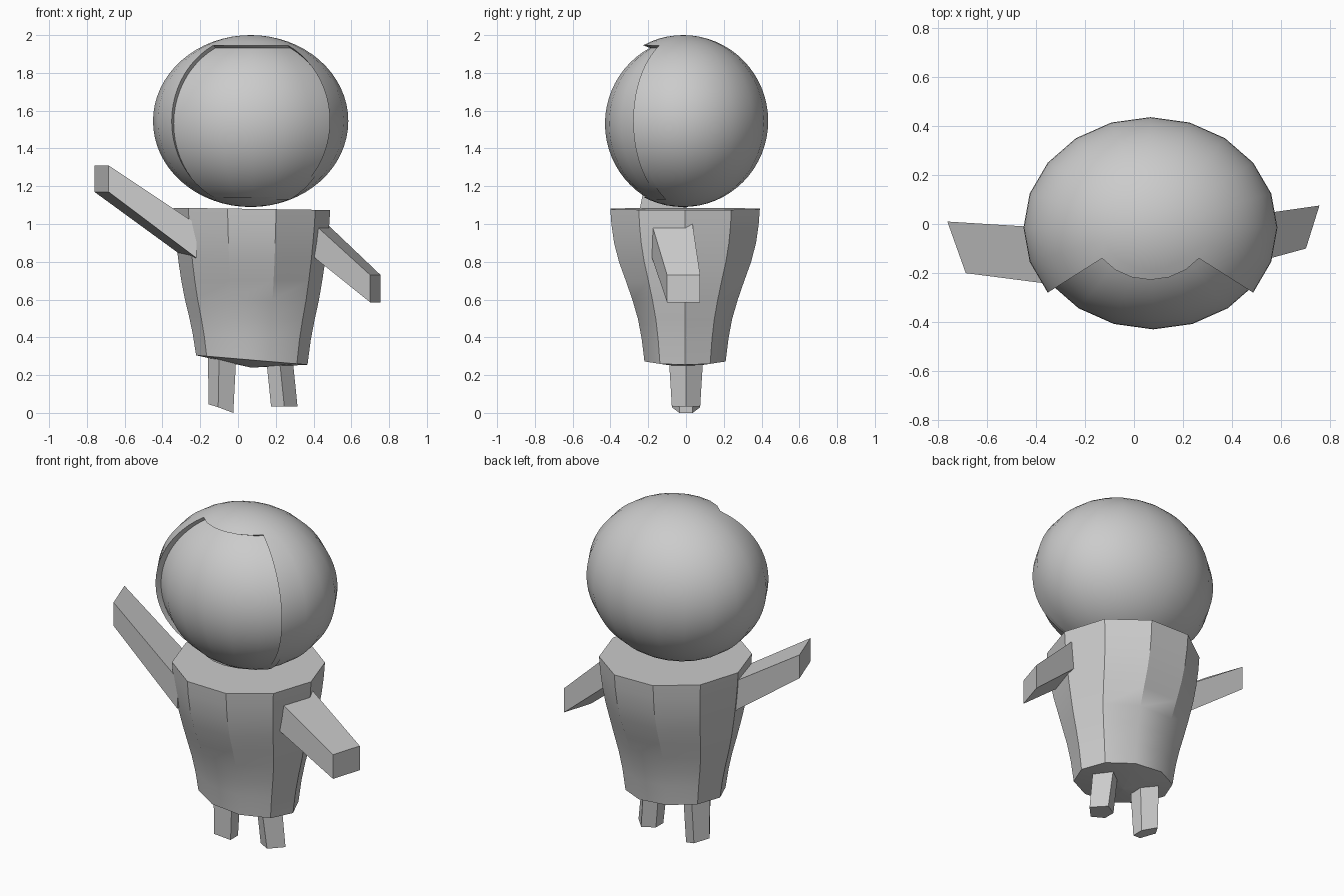
import bpy, bmesh
from math import sin, cos, pi, radians

if "Cube" in bpy.data.objects:
    bpy.data.objects.remove(bpy.data.objects["Cube"])


def finish(name, verts, faces, smooth=None):
    mesh = bpy.data.meshes.new(name)
    mesh.from_pydata(verts, [], faces)
    bm = bmesh.new()
    bm.from_mesh(mesh)
    bmesh.ops.recalc_face_normals(bm, faces=bm.faces)
    bm.to_mesh(mesh)
    bm.free()
    ob = bpy.data.objects.new(name, mesh)
    bpy.context.collection.objects.link(ob)
    if smooth:
        bpy.ops.object.select_all(action='DESELECT')
        bpy.context.view_layer.objects.active = ob
        ob.select_set(True)
        bpy.ops.object.shade_smooth_by_angle(angle=radians(smooth))
    return ob


def loft(name, rings, smooth=None):
    """Skin a list of equal-length rings and cap both ends."""
    n = len(rings[0])
    verts = [p for r in rings for p in r]
    faces = [(i * n + j, i * n + (j + 1) % n, (i + 1) * n + (j + 1) % n, (i + 1) * n + j)
             for i in range(len(rings) - 1) for j in range(n)]
    faces += [tuple(range(n)), tuple(range(len(verts) - n, len(verts)))]
    return finish(name, verts, faces, smooth)


# Head: 20 x 32 ellipsoid whose face panel is pushed slightly inwards
bm = bmesh.new()
bmesh.ops.create_uvsphere(bm, u_segments=20, v_segments=32, radius=1)
panel = []
for f in bm.faces:
    c = f.calc_center_median()
    lim = cos(radians(36)) * (1 - c.z ** 2) ** 0.5
    if c.y < 0 and abs(c.x) < lim and abs(c.z) < sin(radians(61.9)):
        panel.append(f)
for v in bm.verts:
    v.co = (0.067 + 0.517 * v.co.x, -0.015 + 0.45 * v.co.y, 1.545 + 0.455 * v.co.z)
res = bmesh.ops.extrude_face_region(bm, geom=panel)
moved = [g for g in res['geom'] if isinstance(g, bmesh.types.BMVert)]
bmesh.ops.translate(bm, verts=moved, vec=(0.011, 0.036, -0.014))
old = [f for f in panel if f.is_valid and f not in res['geom']]
if old:
    bmesh.ops.delete(bm, geom=old, context='FACES')
mesh = bpy.data.meshes.new("head")
bm.to_mesh(mesh)
bm.free()
head = bpy.data.objects.new("head", mesh)
bpy.context.collection.objects.link(head)
bpy.context.view_layer.objects.active = head
head.select_set(True)
bpy.ops.object.shade_smooth_by_angle(angle=radians(35))

# Body: ten-sided barrel, (z, x radius, y radius, tilt)
profile = [(0.24, 0.004, 0.004, 0), (0.28, 0.295, 0.226, 0.025), (0.4, 0.312, 0.242, 0.015),
           (0.5, 0.332, 0.262, 0.01), (0.6, 0.355, 0.293, 0.005), (0.7, 0.373, 0.33, 0),
           (0.8, 0.388, 0.368, 0), (0.9, 0.4, 0.395, 0), (1.0, 0.41, 0.41, 0.005),
           (1.08, 0.415, 0.416, 0.006)]
rings = []
for z, rx, ry, tilt in profile:
    rings.append([(0.073 + rx * cos(k * pi / 5), -0.005 + ry * sin(k * pi / 5),
                   z - tilt * cos(k * pi / 5)) for k in range(10)])
loft("body", rings, 30)


# Arms: tapered boxes, each end given by back/front corner, low and high z
def arm(name, base, tip):
    def quad(b, f, lo, hi):
        return [(*b, lo), (*f, lo), (*f, hi), (*b, hi)]
    loft(name, [quad(*base), quad(*tip)])


arm("raised_arm", ((-0.28, -0.02), (-0.22, -0.26), 0.82, 1.0),
    ((-0.76, 0.01), (-0.685, -0.2), 1.17, 1.31))
arm("lowered_arm", ((0.44, 0.03), (0.37, -0.19), 0.85, 1.03),
    ((0.755, 0.075), (0.70, -0.1), 0.585, 0.73))


# Legs: five-sided, pointing outwards; (x inner, mid, outer, z inner, mid, outer)
def leg(name, top, bottom):
    def ring(xi, xm, xo, zi, zm, zo, w):
        return [(xi, -0.035 * w, zi), (xm, -0.075 * w, zm), (xo, 0, zo),
                (xm, 0.075 * w, zm), (xi, 0.035 * w, zi)]
    loft(name, [ring(*top, 1.2), ring(*bottom, 1)])


leg("left_leg", (-0.01, -0.1, -0.16, 0.29, 0.3, 0.32), (-0.025, -0.105, -0.155, 0, 0.03, 0.045))
leg("right_leg", (0.15, 0.22, 0.29, 0.28, 0.28, 0.28), (0.175, 0.245, 0.315, 0.035, 0.035, 0.035))
